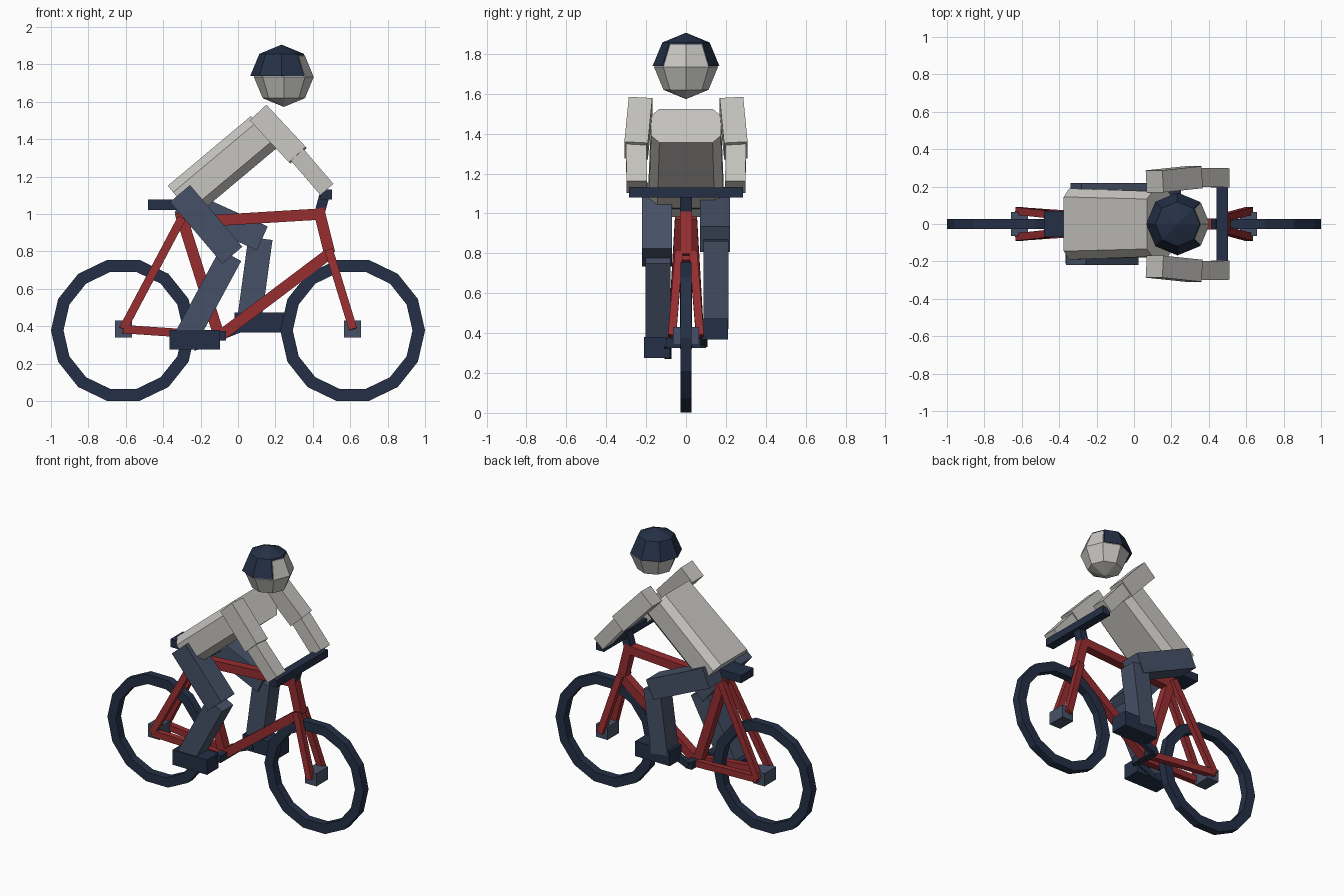
import bpy, bmesh, math
from mathutils import Vector

cube = bpy.data.objects.get("Cube")
if cube:
    bpy.data.objects.remove(cube, do_unlink=True)


def material(name, rgb):
    m = bpy.data.materials.new(name)
    m.use_nodes = True
    m.diffuse_color = (*rgb, 1)
    m.node_tree.nodes["Principled BSDF"].inputs["Base Color"].default_value = (*rgb, 1)
    return m


NAVY = material("dark navy", (0.018, 0.03, 0.062))
SLATE = material("slate blue", (0.062, 0.083, 0.135))
RED = material("frame red", (0.31, 0.027, 0.03))
GRAY = material("light gray", (0.56, 0.55, 0.52))


def finish(name, bm, mat):
    bmesh.ops.recalc_face_normals(bm, faces=bm.faces)
    mesh = bpy.data.meshes.new(name)
    bm.to_mesh(mesh)
    bm.free()
    mesh.materials.append(mat)
    ob = bpy.data.objects.new(name, mesh)
    bpy.context.collection.objects.link(ob)
    return ob


def section(w, h, c):
    """Rectangle outline, with cut corners when c > 0."""
    if c == 0:
        return [(-w, -h), (w, -h), (w, h), (-w, h)]
    return [(c - w, -h), (w - c, -h), (w, c - h), (w, h - c),
            (w - c, h), (c - w, h), (-w, h - c), (-w, c - h)]


def beam(name, a, b, width, depth, mat, chamfer=0, end_scale=1):
    """Straight bar from a to b; width runs sideways, depth across."""
    a, b = Vector(a), Vector(b)
    d = (b - a).normalized()
    ref = Vector((1, 0, 0)) if abs(d.y) > 0.9 else Vector((0, 1, 0))
    side = (ref - d * ref.dot(d)).normalized()
    up = d.cross(side)
    bm = bmesh.new()
    pts = section(width / 2, depth / 2, chamfer)
    r0 = [bm.verts.new(a + side * u + up * v) for u, v in pts]
    r1 = [bm.verts.new(b + side * u * end_scale + up * v) for u, v in pts]
    n = len(pts)
    for i in range(n):
        j = (i + 1) % n
        bm.faces.new((r0[i], r0[j], r1[j], r1[i]))
    bm.faces.new(r0[::-1])
    bm.faces.new(r1)
    return finish(name, bm, mat)


def wheel(name, x, z, outer, inner, half, sides=14):
    bm = bmesh.new()
    rings = []
    for i in range(sides):
        t = 2 * math.pi * i / sides
        rings.append([bm.verts.new((x + r * math.cos(t), y, z + r * math.sin(t)))
                      for r, y in ((outer, -half), (outer, half), (inner, half), (inner, -half))])
    for i, ring in enumerate(rings):
        nxt = rings[(i + 1) % sides]
        for k in range(4):
            m = (k + 1) % 4
            bm.faces.new((ring[k], ring[m], nxt[m], nxt[k]))
    finish(name, bm, NAVY)


def ball(name, center, r, mat, upper_only=False):
    bm = bmesh.new()
    bmesh.ops.create_uvsphere(bm, u_segments=8, v_segments=4, radius=r)
    if upper_only:
        geom = bm.verts[:] + bm.edges[:] + bm.faces[:]
        bmesh.ops.bisect_plane(bm, geom=geom, plane_co=(0, 0, 0),
                               plane_no=(0, 0, -1), clear_outer=True)
        bmesh.ops.holes_fill(bm, edges=[e for e in bm.edges if e.is_boundary])
    bmesh.ops.translate(bm, verts=bm.verts, vec=center)
    finish(name, bm, mat)


# Wheels and hubs
for label, x in (("rear", -0.613), ("front", 0.613)):
    wheel(label + "_wheel", x, 0.378, 0.387, 0.32, 0.028)
    beam(label + "_hub", (x - 0.045, 0, 0.385), (x + 0.045, 0, 0.385), 0.13, 0.09, SLATE)

# Frame
SEAT, BRACKET = (-0.31, 0, 1.01), (-0.1, 0, 0.345)
HEAD, CROWN = (0.43, 0, 1.03), (0.49, 0, 0.79)
beam("seat_tube", SEAT, BRACKET, 0.06, 0.06, RED)
beam("top_tube", (-0.3, 0, 0.955), (0.44, 0, 1.0), 0.06, 0.06, RED)
beam("down_tube", BRACKET, CROWN, 0.06, 0.06, RED)
beam("head_tube", HEAD, CROWN, 0.06, 0.06, RED)
for label, s in (("left", 1), ("right", -1)):
    rear, front = (-0.615, s * 0.07, 0.385), (0.615, s * 0.07, 0.385)
    beam(label + "_fork_blade", (0.485, s * 0.035, 0.81), front, 0.04, 0.045, RED)
    beam(label + "_seat_stay", (-0.3, s * 0.035, 0.98), rear, 0.04, 0.045, RED)
    beam(label + "_chain_stay", (-0.1, s * 0.035, 0.35), rear, 0.04, 0.045, RED)

# Saddle, stem and handlebar
beam("saddle", (-0.48, 0, 1.05), (-0.18, 0, 1.05), 0.14, 0.055, NAVY)
beam("stem", (0.437, 0, 1.01), (0.465, 0, 1.11), 0.06, 0.055, NAVY)
beam("handlebar", (0.472, -0.285, 1.105), (0.472, 0.285, 1.105), 0.062, 0.052, NAVY)

# Cranks
beam("crank_axle", (-0.09, -0.1, 0.35), (-0.09, 0.1, 0.35), 0.05, 0.05, NAVY)
for label, y, end in (("left", 0.09, (0.06, 0.41)), ("right", -0.09, (-0.24, 0.29))):
    beam(label + "_crank", (-0.09, y, 0.35), (end[0], y, end[1]), 0.035, 0.045, NAVY)

# Legs and shoes: side, hip, knee, ankle, shoe centre as (x, z)
for label, y, hip, knee, ankle, shoe in (
        ("left", 0.145, (-0.31, 1.07), (0.13, 0.87), (0.06, 0.43), (0.115, 0.42)),
        ("right", -0.145, (-0.31, 1.11), (-0.03, 0.78), (-0.28, 0.335), (-0.23, 0.328))):
    beam(label + "_thigh", (hip[0], y, hip[1]), (knee[0], y, knee[1]), 0.15, 0.14, SLATE)
    beam(label + "_shin", (knee[0] - 0.01, y + 0.005, knee[1]),
         (ankle[0], y + 0.005, ankle[1]), 0.125, 0.13, SLATE)
    beam(label + "_shoe", (shoe[0] - 0.135, y, shoe[1]),
         (shoe[0] + 0.135, y, shoe[1]), 0.13, 0.105, NAVY)

# Torso and arms
beam("torso", (-0.305, 0, 1.067), (0.14, 0, 1.44), 0.38, 0.22, GRAY, 0.045, 0.92)
for label, s in (("left", 1), ("right", -1)):
    beam(label + "_upper_arm", (0.11, s * 0.228, 1.54), (0.32, s * 0.25, 1.315), 0.118, 0.122, GRAY)
    beam(label + "_forearm", (0.305, s * 0.25, 1.33), (0.475, s * 0.247, 1.132), 0.102, 0.092, GRAY)

# Head and helmet
ball("head", (0.245, 0, 1.733), 0.16, GRAY)
ball("helmet", (0.233, 0, 1.738), 0.168, NAVY, upper_only=True)
